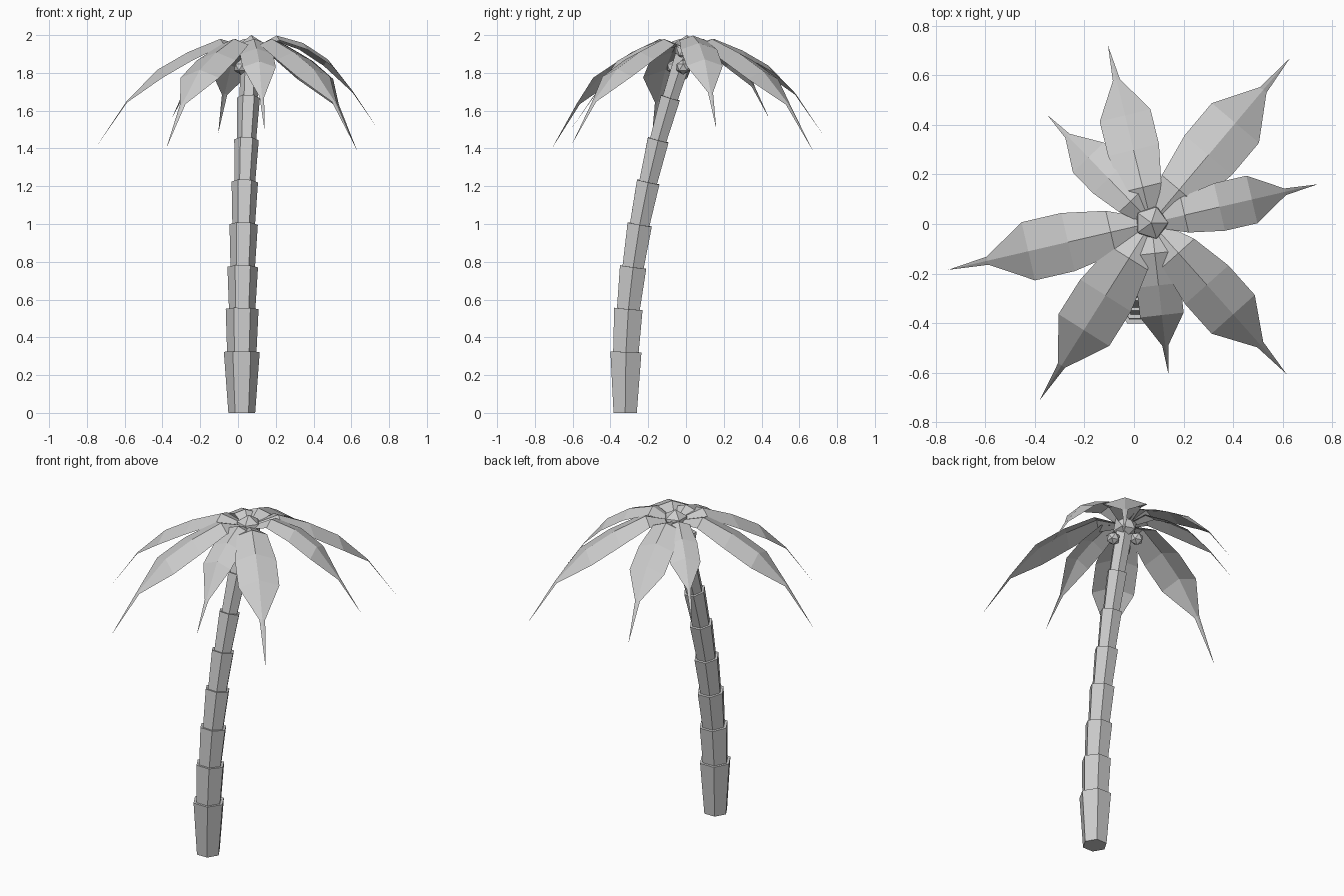
import bpy, bmesh, math
from mathutils import Vector, Matrix

if "Cube" in bpy.data.objects:
    bpy.data.objects.remove(bpy.data.objects["Cube"])


def finish(bm, name):
    mesh = bpy.data.meshes.new(name)
    bm.to_mesh(mesh)
    bm.free()
    obj = bpy.data.objects.new(name, mesh)
    bpy.context.collection.objects.link(obj)
    return obj


# Trunk: hexagonal flared segments stacked along a leaning curve
path = [Vector(p) for p in [
    (.02, -.322, 0), (.02, -.318, .323), (.022, -.305, .55), (.025, -.28, .772),
    (.03, -.245, .997), (.036, -.2, 1.222), (.045, -.147, 1.445),
    (.056, -.083, 1.668), (.066, -.012, 1.89)]]
low = [.071, .078, .07, .065, .06, .055, .051, .048]
high = [.095, .087, .081, .075, .07, .065, .06, .053]


def ring(bm, i, radius):
    if i == 0:
        tangent = Vector((0, 0, 1))
    else:
        tangent = path[min(i + 1, len(path) - 1)] - path[i - 1]
    turn = Vector((0, 0, 1)).rotation_difference(tangent)
    return [bm.verts.new(path[i] + turn @ Vector((
        radius * math.cos(k * math.pi / 3), radius * math.sin(k * math.pi / 3), 0)))
        for k in range(6)]


bm = bmesh.new()
for i in range(8):
    a, b = ring(bm, i, low[i]), ring(bm, i + 1, high[i])
    for k in range(6):
        n = (k + 1) % 6
        bm.faces.new((a[k], a[n], b[n], b[k]))
    bm.faces.new(a[::-1])
    bm.faces.new(b)
finish(bm, "trunk")

# Fronds: creased leaves that arch out from the crown and end in a thin tip
crown = Vector((.07, .005, 0))


def frond(name, tip_x, tip_y, tip_z, lift=0):
    tip = Vector((tip_x, tip_y, 0)) - crown
    length = tip.length
    out = tip.normalized()
    side = Vector((-out.y, out.x, 0))
    # distance along, height, half width
    stations = [
        (.03, 1.94, .03),
        (.2 * length, 1.98 + lift * .5, .105 * length),
        (.41 * length, 1.985 - .09 * length + lift, .143 * length),
        (.605 * length, 1.985 - .2 * length + lift * .7, .143 * length),
        (.805 * length, tip_z + .285 * length, .02 * length)]
    bm = bmesh.new()
    rows = []
    for r, z, half in stations:
        mid = crown + out * r + Vector((0, 0, z))
        drop = Vector((0, 0, .35 * half))
        rows.append([bm.verts.new(p) for p in
                     (mid - side * half - drop, mid, mid + side * half - drop)])
    for a, b in zip(rows, rows[1:]):
        for k in (0, 1):
            bm.faces.new((a[k], b[k], b[k + 1], a[k + 1]))
    end = bm.verts.new((tip_x, tip_y, tip_z))
    for k in (0, 1):
        bm.faces.new((rows[-1][k], end, rows[-1][k + 1]))
    finish(bm, name)


frond("frond_right", .74, .16, 1.505, .035)
frond("frond_back_right", .63, .67, 1.39)
frond("frond_back", -.105, .72, 1.48)
frond("frond_back_left", -.35, .44, 1.56)
frond("frond_left", -.75, -.185, 1.41)
frond("frond_front_left", -.38, -.71, 1.40)
frond("frond_front", .14, -.61, 1.50)
frond("frond_front_right", .615, -.605, 1.42)


# Crown bud and coconuts
def ball(name, centre, radius):
    bm = bmesh.new()
    bmesh.ops.create_icosphere(bm, subdivisions=1, radius=radius,
                               matrix=Matrix.Translation(centre))
    finish(bm, name)


ball("crown_bud", (.07, .005, 1.925), .075)
for i, c in enumerate([(.015, -.065, 1.83), (.14, -.015, 1.83), (.03, .06, 1.835)]):
    ball(f"coconut_{i + 1}", c, .04)
